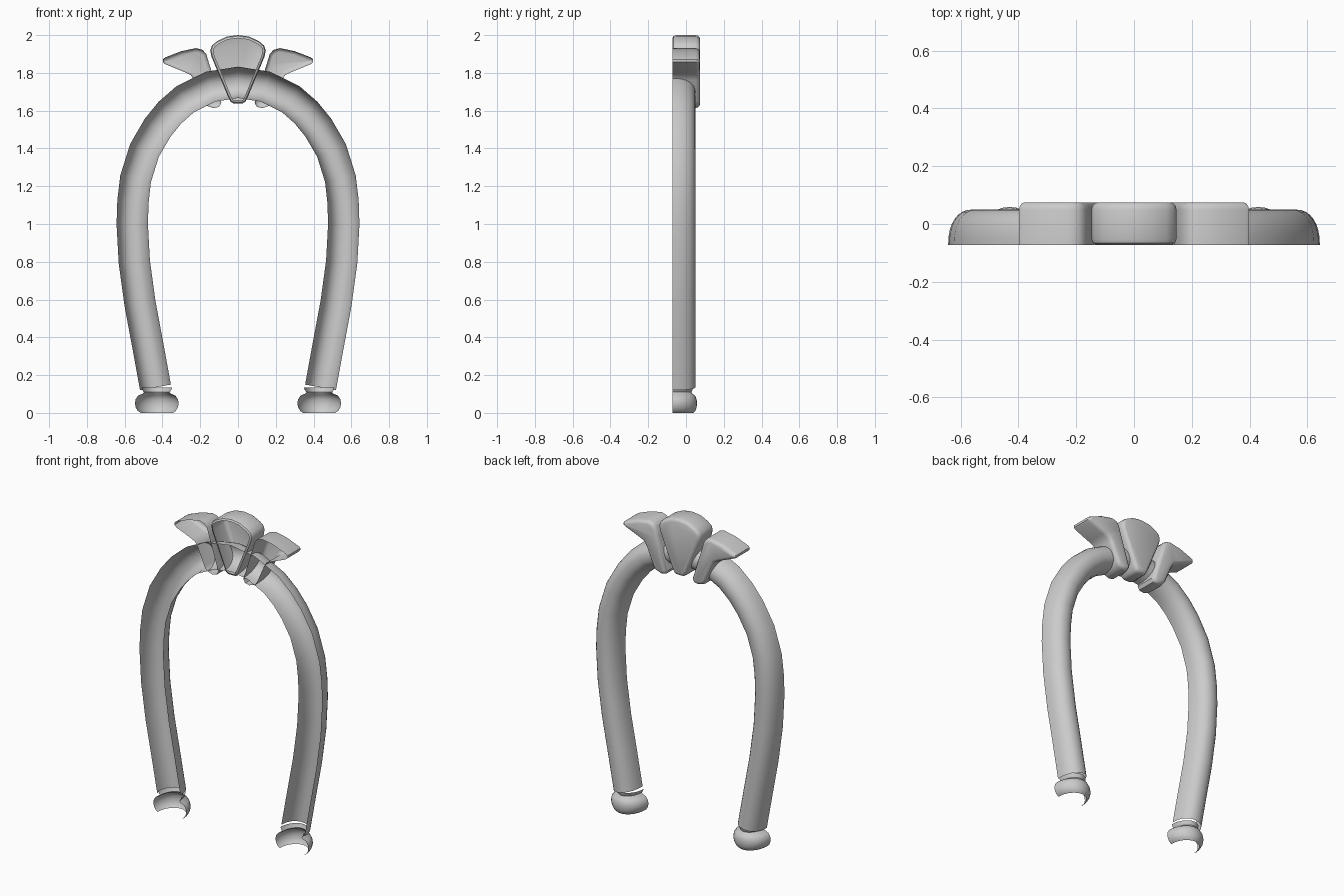
import bpy, bmesh, math
from mathutils import Vector

cube = bpy.data.objects.get("Cube")
if cube:
    bpy.data.objects.remove(cube, do_unlink=True)

grey = bpy.data.materials.new("plain_grey")
grey.use_nodes = True
grey.diffuse_color = (0.6, 0.6, 0.6, 1)
grey.node_tree.nodes["Principled BSDF"].inputs["Base Color"].default_value = (0.6, 0.6, 0.6, 1)

FRONT = -0.072  # plane of the open front


def skin(name, rings, closed=False, cap=False, angle=35):
    """Bridge rings of points into an open shell whose outside faces the back."""
    bm = bmesh.new()
    rows = [[bm.verts.new(p) for p in ring] for ring in rings]
    n = len(rows[0])
    for a, b in zip(rows, rows[1:]):
        for i in range(n if closed else n - 1):
            j = (i + 1) % n
            bm.faces.new((a[i], a[j], b[j], b[i]))
    if cap:
        bm.faces.new(rows[-1])
    bmesh.ops.recalc_face_normals(bm, faces=bm.faces)
    if sum(f.normal.y * f.calc_area() for f in bm.faces) < 0:
        bmesh.ops.reverse_faces(bm, faces=bm.faces)
    mesh = bpy.data.meshes.new(name)
    bm.to_mesh(mesh)
    bm.free()
    mesh.materials.append(grey)
    mesh.shade_smooth()
    mesh.set_sharp_from_angle(angle=math.radians(angle))
    obj = bpy.data.objects.new(name, mesh)
    bpy.context.collection.objects.link(obj)
    return obj


def mirrored(points):
    return [(-x, z) for x, z in reversed(points)]


# Arched half tube, swept along a mirrored centre line
half = [(0, 1.75), (.145, 1.727), (.28, 1.66), (.36, 1.59), (.425, 1.51), (.495, 1.39),
        (.542, 1.24), (.556, 1.12), (.56, 1.0), (.549, .8), (.519, .58), (.478, .36), (.437, .135)]
path = [Vector(p) for p in mirrored(half[1:]) + half]
rings = []
for i, p in enumerate(path):
    t_in = (p - path[max(i - 1, 0)]).normalized()
    t_out = (path[min(i + 1, len(path) - 1)] - p).normalized()
    t = (t_in + t_out).normalized()
    side = Vector((-t.y, t.x))
    ring = []
    for k in range(17):
        a = math.pi * k / 16
        u = math.copysign(abs(math.cos(a)) ** 0.9, math.cos(a)) * 0.083
        q = p + side * u
        ring.append((q.x, FRONT + 0.122 * math.sin(a) ** 0.9, q.y))
    rings.append(ring)
skin("arch_tube", rings, angle=45)

# Bulbous half feet with a narrow neck, open below
profile = [(.081, .135), (.076, .12), (.068, .11), (.074, .102), (.098, .092), (.112, .072),
           (.116, .05), (.111, .028), (.1, .01), (.085, 0)]
for label, sx in (("left_foot", 1), ("right_foot", -1)):
    rings = [[(sx * 0.43 + r * math.cos(math.pi * k / 16),
               FRONT + (0.06 + 0.61 * r) * math.sin(math.pi * k / 16), z)
              for k in range(17)] for r, z in profile]
    skin(label, rings, angle=50)


def inset(outline, d):
    """Move a clockwise outline inward by d."""
    pts = [Vector(p) for p in outline]
    out = []
    for i, p in enumerate(pts):
        a = (p - pts[i - 1]).normalized()
        b = (pts[(i + 1) % len(pts)] - p).normalized()
        n = Vector((a.y + b.y, -a.x - b.x)).normalized()
        out.append(p + n * d / max(0.6, n.dot(Vector((a.y, -a.x)))))
    return out


def petal(name, outline, layers):
    rings = [[(p.x, y, p.y) for p in inset(outline, d)] for d, y in layers]
    skin(name, rings, closed=True, cap=True, angle=40)


# Hollow petals with rounded backs
back = [(0, .05), (.003, .062), (.01, .071), (.02, .075)]
centre_half = [(0, 2.0), (.06, 1.992), (.112, 1.967), (.138, 1.945), (.147, 1.92), (.14, 1.885),
               (.052, 1.672), (.04, 1.648), (.024, 1.638)]
petal("centre_petal", centre_half + mirrored(centre_half[1:]),
      [(.016, FRONT), (.005, FRONT + .006), (0, FRONT + .02)] + back)

side = [(.222, 1.931), (.30, 1.915), (.385, 1.882), (.398, 1.872), (.398, 1.857), (.385, 1.846),
        (.28, 1.803), (.25, 1.788), (.234, 1.762), (.185, 1.65), (.17, 1.627), (.13, 1.614),
        (.1, 1.62), (.088, 1.642), (.153, 1.85), (.168, 1.9), (.188, 1.922)]
petal("left_petal", side, [(0, FRONT)] + back)
petal("right_petal", mirrored(side), [(0, FRONT)] + back)
